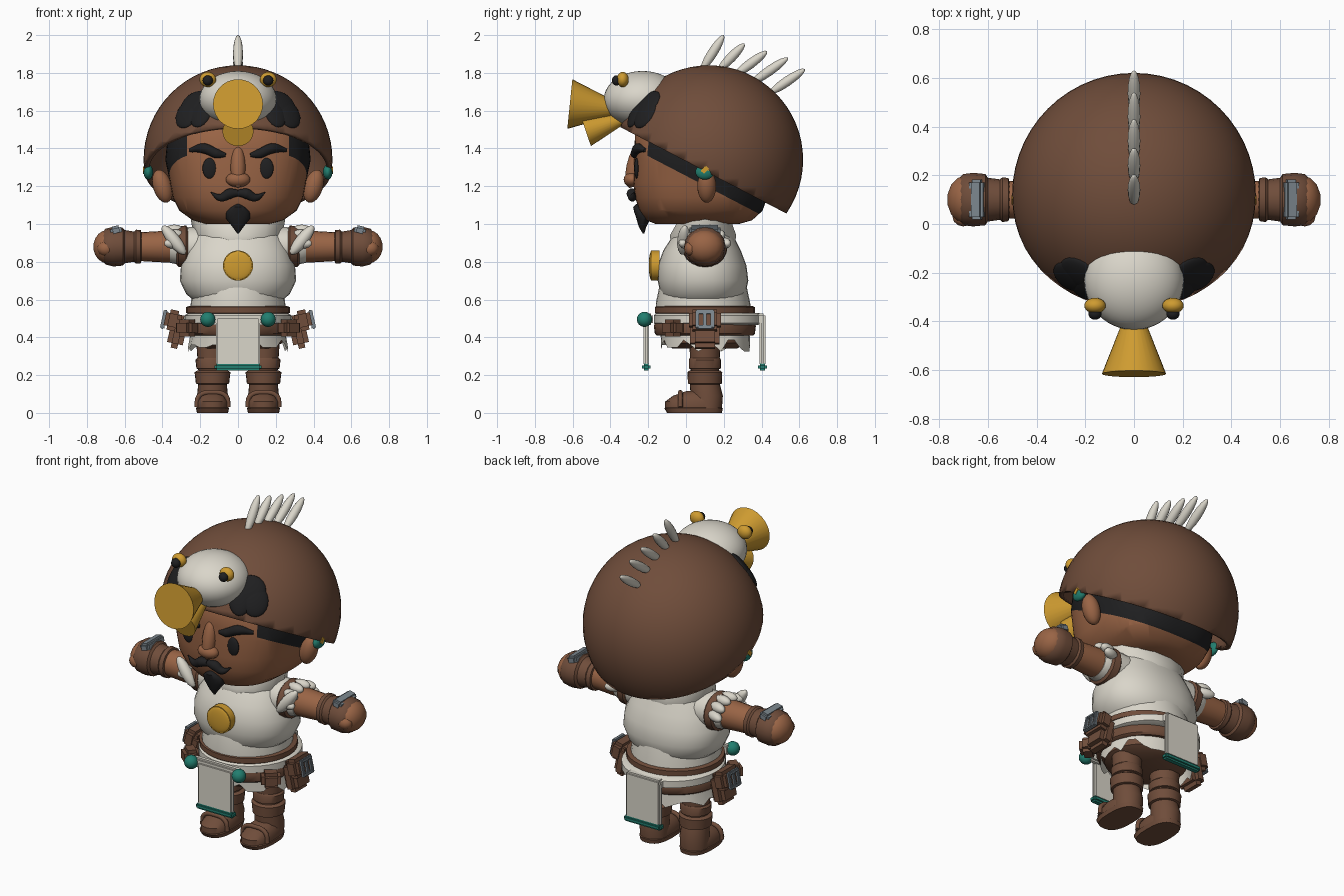
import bpy, bmesh, math, random
from mathutils import Vector

random.seed(4)
if "Cube" in bpy.data.objects:
    bpy.data.objects.remove(bpy.data.objects["Cube"], do_unlink=True)


def material(name, r, g, b):
    m = bpy.data.materials.new(name)
    m.use_nodes = True
    m.diffuse_color = (r, g, b, 1)
    m.node_tree.nodes["Principled BSDF"].inputs["Base Color"].default_value = (r, g, b, 1)
    return m


BROWN = material("leather brown", .16, .074, .043)
SKIN = material("skin", .32, .128, .06)
WHITE = material("cloth white", .70, .67, .59)
GOLD = material("gold", .62, .33, .03)
TEAL = material("teal", .016, .21, .16)
BLACK = material("black", .014, .014, .015)
GREY = material("steel grey", .2, .24, .27)
SIDES = (("left", 1), ("right", -1))


def finish(name, bm, *mats):
    bmesh.ops.recalc_face_normals(bm, faces=bm.faces)
    mesh = bpy.data.meshes.new(name)
    bm.to_mesh(mesh)
    bm.free()
    ob = bpy.data.objects.new(name, mesh)
    bpy.context.collection.objects.link(ob)
    for m in mats:
        mesh.materials.append(m)
    bpy.ops.object.select_all(action='DESELECT')
    ob.select_set(True)
    bpy.context.view_layer.objects.active = ob
    bpy.ops.object.shade_smooth_by_angle(angle=math.radians(40))
    return ob


def loft_mesh(sections, axis='Z', seg=32, power=2, caps=True):
    """Stack of superellipses; each section is (position, radius a, radius b, centre b)."""
    bm = bmesh.new()
    rings = []
    for t, a, b, c in sections:
        ring = []
        for i in range(seg):
            w = math.tau * i / seg
            u, v = (math.copysign(abs(f) ** (2 / power), f) for f in (math.cos(w), math.sin(w)))
            u, v = u * a, v * b + c
            ring.append(bm.verts.new((u, v, t) if axis == 'Z' else (t, v, u)))
        rings.append(ring)
    for lo, hi in zip(rings, rings[1:]):
        for i in range(seg):
            j = (i + 1) % seg
            bm.faces.new((lo[i], lo[j], hi[j], hi[i]))
    if caps:
        bm.faces.new(rings[0])
        bm.faces.new(rings[-1])
    return bm


def loft(name, mat, sections, **kw):
    return finish(name, loft_mesh(sections, **kw), mat)


def ball(name, mat, loc, size, direction=(0, 0, 1), seg=20):
    bm = bmesh.new()
    bmesh.ops.create_uvsphere(bm, u_segments=seg, v_segments=seg // 2 + 2, radius=1)
    ob = finish(name, bm, mat)
    ob.location, ob.scale = loc, size
    ob.rotation_euler = Vector(direction).to_track_quat('Z', 'Y').to_euler()
    return ob


def spindle(name, mat, a, b, width):
    a, b = Vector(a), Vector(b)
    return ball(name, mat, (a + b) / 2, (width, width, (b - a).length / 2), b - a, 12)


def cone(name, mat, a, b, ra, rb, seg=28):
    a, b = Vector(a), Vector(b)
    bm = bmesh.new()
    bmesh.ops.create_cone(bm, cap_ends=True, segments=seg, radius1=ra, radius2=rb, depth=(b - a).length)
    ob = finish(name, bm, mat)
    ob.location = (a + b) / 2
    ob.rotation_euler = (b - a).to_track_quat('Z', 'Y').to_euler()
    return ob


def box(name, mat, loc, size, rot=(0, 0, 0), bevel=.01):
    bm = bmesh.new()
    bmesh.ops.create_cube(bm, size=1)
    bmesh.ops.scale(bm, vec=size, verts=bm.verts)
    bmesh.ops.bevel(bm, geom=bm.edges[:], offset=bevel, segments=2, affect='EDGES')
    ob = finish(name, bm, mat)
    ob.location, ob.rotation_euler = loc, rot
    return ob


def strand(name, mat, points, depth):
    """Tapered tube; each point is (x, y, z, radius factor)."""
    cu = bpy.data.curves.new(name, 'CURVE')
    cu.dimensions, cu.bevel_depth, cu.bevel_resolution, cu.use_fill_caps = '3D', depth, 3, True
    sp = cu.splines.new('BEZIER')
    sp.bezier_points.add(len(points) - 1)
    for p, q in zip(sp.bezier_points, points):
        p.co, p.radius = q[:3], q[3]
        p.handle_left_type = p.handle_right_type = 'AUTO'
    cu.materials.append(mat)
    ob = bpy.data.objects.new(name, cu)
    bpy.context.collection.objects.link(ob)


def face_y(x):
    return .08 - .355 * (1 - abs(x / .38) ** 2.5) ** .4


# Helmet: a sphere cut along a slanted rim
bm = bmesh.new()
bmesh.ops.create_uvsphere(bm, u_segments=56, v_segments=32, radius=.5)
bmesh.ops.translate(bm, vec=(0, .12, 1.34), verts=bm.verts)
bmesh.ops.bisect_plane(bm, geom=bm.verts[:] + bm.edges[:] + bm.faces[:], plane_co=(0, 0, 1.332),
                       plane_no=(0, .52, 1), clear_inner=True)
helmet = finish("helmet", bm, BROWN)
shell = helmet.modifiers.new("shell", 'SOLIDIFY')
shell.thickness, shell.offset = .025, -1

# Head, with the hair cut in by a hairline plane and two temple lines
bm = loft_mesh([(1.0, .17, .22, .06), (1.02, .24, .28, .07), (1.07, .31, .325, .08), (1.14, .345, .35, .08),
                (1.22, .36, .358, .08), (1.34, .385, .355, .08), (1.48, .37, .35, .08), (1.6, .3, .28, .09),
                (1.7, .15, .15, .1)], seg=64, power=2.5)
for co, no in (((0, 0, 1.255), (0, .52, 1)), ((.27, 0, 0), (1, 0, 0)), ((-.27, 0, 0), (1, 0, 0))):
    bmesh.ops.bisect_plane(bm, geom=bm.verts[:] + bm.edges[:] + bm.faces[:], plane_co=co, plane_no=no)
for f in bm.faces:
    c = f.calc_center_median()
    f.material_index = int(c.z + .52 * c.y > 1.255 and (abs(c.x) > .27 or c.y > 0))
finish("head", bm, SKIN, BLACK)

# Face
spindle("nose_bridge", SKIN, (0, -.25, 1.42), (0, -.30, 1.19), .04)
ball("nose_tip", SKIN, (0, -.285, 1.235), (.065, .045, .04))
for side, s in SIDES:
    ball(side + "_eye", BLACK, (s * .15, face_y(.15), 1.295), (.038, .014, .055))
    strand(side + "_eyebrow", BLACK, [(s * x, face_y(x), z, r) for x, z, r in
           ((.065, 1.365, .4), (.11, 1.372, 1), (.18, 1.40, 1.1), (.255, 1.39, .4))], .026)
    strand(side + "_moustache", BLACK, [(s * x, face_y(x) - .012, z, r) for x, z, r in
           ((0, 1.165, .8), (.045, 1.16, 1.2), (.09, 1.14, .9), (.145, 1.168, .1))], .024)
    ball(side + "_ear", SKIN, (s * .40, .11, 1.20), (.05, .05, .09), (s * .3, 0, 1))
    ball(side + "_earring", TEAL, (s * .475, .10, 1.275), (.025, .05, .04))
    box(side + "_earring_stud", GOLD, (s * .487, .10, 1.285), (.03, .04, .03), (math.pi / 4, 0, 0), .004)
loft("goatee", BLACK, [(.95, .004, .004, -.225), (.985, .03, .02, -.23), (1.03, .064, .038, -.225),
                       (1.065, .062, .04, -.235), (1.09, .035, .03, -.25), (1.105, .008, .008, -.255)], seg=16)

# Bird head on the helmet
ball("bird_head", WHITE, (0, -.23, 1.66), (.205, .205, .15), seg=36)
cone("upper_beak", GOLD, (0, -.615, 1.635), (0, -.37, 1.61), .132, .035)
cone("lower_beak", GOLD, (0, -.53, 1.49), (0, -.34, 1.555), .082, .03)
for side, s in SIDES:
    ball(side + "_bird_eye", GOLD, (s * .16, -.335, 1.765), (.044, .032, .04))
    ball(side + "_bird_pupil", BLACK, (s * .16, -.368, 1.76), (.027, .025, .027))
    for i, (x, y, z, w, h) in enumerate(((.25, -.235, 1.665, .085, .085), (.28, -.235, 1.60, .075, .09),
                                         (.21, -.285, 1.62, .065, .10))):
        n = Vector((s * x, y - .12, z - 1.34)).normalized()
        ball(f"{side}_bird_cheek_{i}", BLACK, Vector((0, .12, 1.34)) + n * .492, (w, h, .024), n)

# Crest feathers
for i, (y, z, ty, tz) in enumerate(((.08, 1.81, .20, 2.0), (.17, 1.81, .31, 1.955), (.25, 1.78, .43, 1.915),
                                    (.34, 1.74, .54, 1.88), (.44, 1.69, .63, 1.82))):
    spindle(f"crest_feather_{i}", WHITE, (0, y, z), (0, ty, tz), .026)

# Tunic, mantle and collar
loft("tunic", WHITE, [(.52, .255, .25, .095), (.58, .25, .25, .09), (.70, .235, .225, .09), (.8, .22, .2, .09)])
loft("mantle", WHITE, [(.60, .24, .20, .09), (.63, .275, .225, .09), (.70, .308, .24, .09), (.78, .302, .235, .085),
                       (.86, .275, .205, .085), (.93, .24, .165, .09), (1.01, .19, .12, .1)], power=2.2)
loft("collar", WHITE, [(.90, .20, .175, .09), (.94, .235, .18, .09), (1.025, .25, .14, .1), (1.03, .2, .11, .1)],
     seg=14)
cone("medallion", GOLD, (0, -.14, .78), (0, -.185, .78), .08, .08)
ball("medallion_boss", GOLD, (0, -.183, .78), (.076, .014, .076))

# Skirt with a ragged hem, belts and sash
bm = loft_mesh([(.345, .265, .235, .105), (.43, .25, .235, .1), (.55, .245, .24, .095)], seg=36, caps=False)
bm.verts.ensure_lookup_table()
for v in bm.verts[:36]:
    v.co.z += random.choice((-.02, 0, .015, .04))
finish("skirt", bm, WHITE)
loft("trousers", BROWN, [(.34, .18, .17, .1), (.37, .235, .215, .1), (.42, .235, .22, .1)])
loft("upper_belt", BROWN, [(.525, .265, .26, .1), (.53, .275, .265, .1), (.56, .275, .265, .1), (.565, .26, .255, .1)])
loft("lower_belt", BROWN, [(.41, .262, .255, .1), (.42, .275, .265, .1), (.46, .28, .27, .1), (.49, .265, .26, .1)])
loft("sash", WHITE, [(.465, .26, .27, .115), (.475, .285, .29, .12), (.515, .285, .29, .12), (.53, .26, .27, .115)])
for name, y in (("front", -.21), ("back", .405)):
    box(name + "_panel", WHITE, (0, y, .38), (.235, .03, .26))
    box(name + "_panel_hem", TEAL, (0, y, .243), (.25, .045, .035))
box("back_panel_strap", WHITE, (0, .395, .495), (.23, .05, .06))
box("front_panel_strap", WHITE, (0, -.195, .495), (.32, .04, .06))

for side, s in SIDES:
    ball(side + "_sash_bead", TEAL, (s * .16, -.22, .495), (.04, .04, .04))
    # Pouch and buckle
    tilt = (0, -s * .22, 0)
    box(side + "_pouch", BROWN, (s * .32, .1, .43), (.085, .155, .18), tilt, .025)
    box(side + "_pouch_flap", BROWN, (s * .345, .1, .49), (.085, .17, .11), tilt, .02)
    for i, (dy, dz, w, h) in enumerate(((-.04, 0, .02, .1), (.04, 0, .02, .1), (0, .04, .1, .02),
                                        (0, -.04, .1, .02), (0, 0, .018, .08))):
        box(f"{side}_buckle_{i}", GREY, (s * (.392 + dz * -.2), .1 + dy, .495 + dz), (.022, w, h), tilt, .005)
    box(side + "_side_pouch", BROWN, (s * .27, -.07, .45), (.11, .09, .09), (0, 0, s * .7), .02)

    # Arm, sleeve, gauntlet and hand
    def arm(part, mat, sections, **kw):
        loft(f"{side}_{part}", mat, [(s * x, a, b, .1) for x, a, b in sections], axis='X', **kw).location.z = .88

    arm("arm", SKIN, ((.22, .085, .085), (.4, .083, .083), (.54, .075, .075)), seg=20)
    arm("sleeve", WHITE, ((.15, .10, .11), (.25, .105, .11), (.34, .09, .1), (.36, .085, .09)), seg=20)
    arm("sleeve_band", BROWN, ((.265, .10, .11), (.275, .112, .12), (.315, .107, .115), (.325, .095, .1)), seg=20)
    arm("gauntlet", BROWN, ((.51, .07, .07), (.515, .088, .088), (.54, .09, .092), (.55, .08, .083), (.60, .088, .09),
                            (.61, .1, .105), (.66, .105, .11), (.70, .095, .105), (.715, .08, .09)), seg=16)
    box(side + "_wrist_plate", GREY, (s * .645, .1, .965), (.06, .165, .05), (0, s * .25, 0), .012)
    ball(side + "_hand", SKIN, (s * .69, .1, .88), (.078, .10, .088), seg=14)
    ball(side + "_thumb", SKIN, (s * .70, .03, .87), (.045, .04, .04), seg=12)
    for i in range(6):
        w = math.radians(-75 + 30 * i)
        u, v = math.sin(w), math.cos(w)
        spindle(f"{side}_shoulder_feather_{i}", WHITE, (s * .285, .1 + .085 * u, .88 + .09 * v),
                (s * .39, .1 + .13 * u, .87 + .10 * v), .03)
    spindle(side + "_front_feather", WHITE, (s * .40, -.005, .99), (s * .28, -.02, .84), .034)

    # Leg and boot
    for part, sections, power in (
            ("leg", [(.10, .07, .07, .1), (.22, .075, .075, .1), (.36, .085, .082, .1)], 2),
            ("boot_top", [(.23, .07, .07, .1), (.235, .085, .085, .1), (.28, .09, .085, .1), (.29, .08, .08, .1)], 2),
            ("boot_cuff", [(.15, .07, .075, .1), (.155, .088, .09, .1), (.215, .095, .092, .1), (.225, .08, .08, .1)], 2),
            ("boot_ankle", [(.02, .08, .08, .11), (.09, .082, .085, .11), (.15, .076, .08, .1)], 2),
            ("sole", [(.0, .082, .145, .045), (.025, .088, .155, .04), (.03, .08, .145, .04)], 2.6),
            ("foot", [(.025, .084, .15, .04), (.06, .085, .15, .04), (.09, .07, .125, .055), (.115, .045, .08, .08)], 2.4)):
        loft(f"{side}_{part}", BROWN, sections, seg=24, power=power).location.x = s * .135
    strand(side + "_boot_strap", BROWN, [(s * .135 + x, -.03, z, 1) for x, z in
           ((-.085, .03), (-.07, .09), (0, .108), (.07, .09), (.085, .03))], .013)
